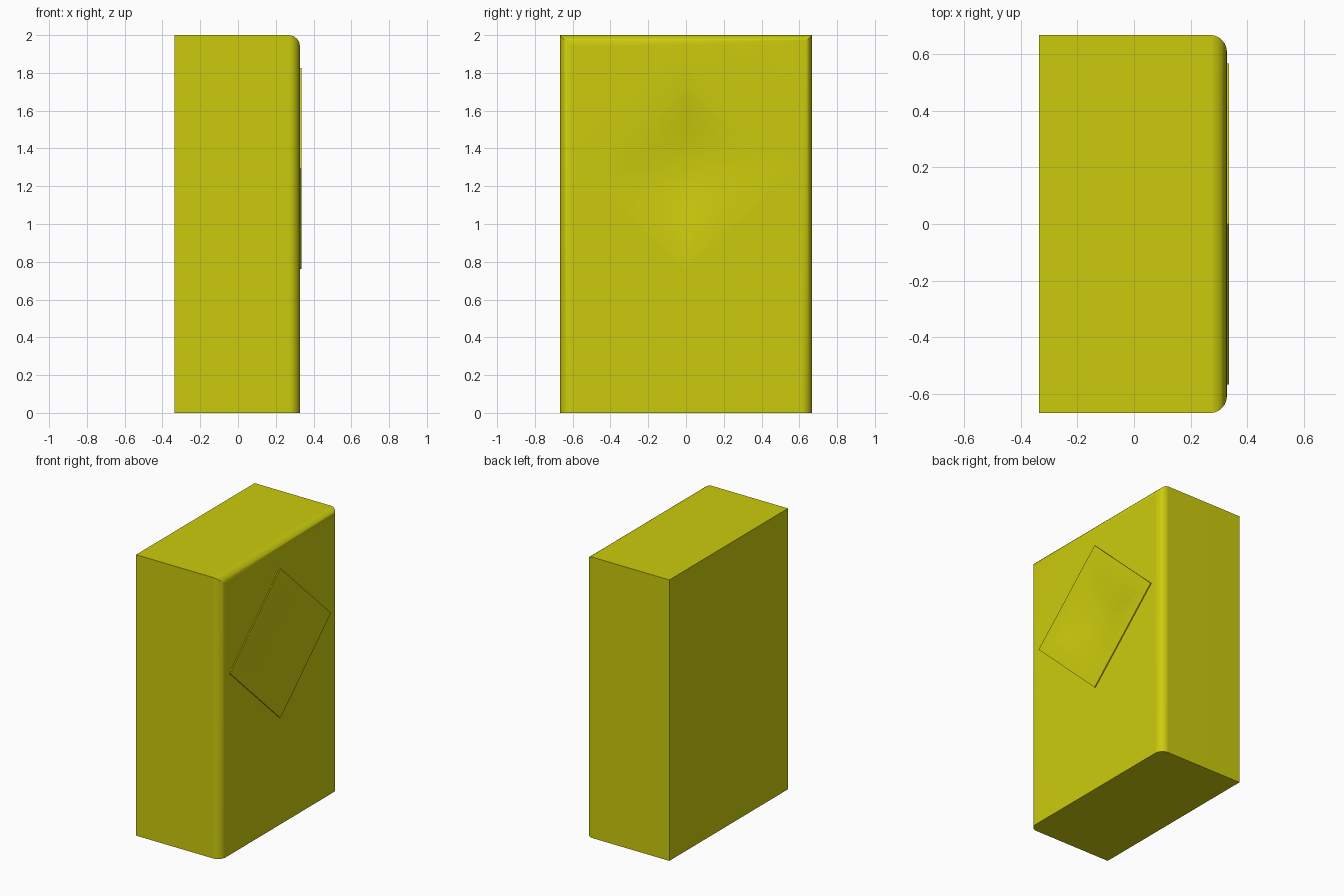
import bpy, bmesh, math
from mathutils import Vector

if "Cube" in bpy.data.objects:
    bpy.data.objects.remove(bpy.data.objects["Cube"])

BACK, FRONT, RIM = -0.336, 0.328, 0.335
HALF_W, TOP, RADIUS = 0.667, 2.0, 0.06
CENTRE_Z, HALF_Y, HALF_Z, DEPTH = 1.294, 0.567, 0.533, 0.05

bm = bmesh.new()

# body block
bmesh.ops.create_cube(bm, size=1)
for v in bm.verts:
    v.co = Vector((FRONT if v.co.x > 0 else BACK,
                   math.copysign(HALF_W, v.co.y),
                   TOP if v.co.z > 0 else 0))

# round the two upright edges and the top edge of the +x face
rounded = [e for e in bm.edges
           if all(v.co.x > 0.1 for v in e.verts)
           and not all(v.co.z < 0.1 for v in e.verts)]
bmesh.ops.bevel(bm, geom=rounded, offset=RADIUS, offset_type='OFFSET',
                segments=6, profile=0.5, affect='EDGES')


def diamond(x, s):
    """Ring of four corners, scaled by s about the panel centre."""
    return [bm.verts.new((x, y * HALF_Y * s, CENTRE_Z + z * HALF_Z * s))
            for y, z in ((1, 0), (0, 1), (-1, 0), (0, -1))]


def join(a, b):
    """Quads between two diamond rings."""
    for i in range(4):
        j = (i + 1) % 4
        bm.faces.new((a[i], a[j], b[j], b[i]))


# open the +x face and leave a diamond hole in it
bm.normal_update()
panel = max((f for f in bm.faces if f.normal.x > 0.9), key=lambda f: f.calc_area())
border = list(panel.edges)
bmesh.ops.delete(bm, geom=[panel], context='FACES_ONLY')
ring = diamond(FRONT, 1)
hole = [bm.edges.new((ring[i], ring[(i + 1) % 4])) for i in range(4)]
bmesh.ops.triangle_fill(bm, use_beauty=True, use_dissolve=False,
                        edges=border + hole, normal=(1, 0, 0))

# raised diamond rim, then a shallow smooth dish
for s in (1, 0.85, 0.7, 0.55, 0.4, 0.25, 0.12):
    x = RIM - DEPTH * 0.5 * (1 + math.cos(math.pi * s))
    nxt = diamond(x, s)
    join(ring, nxt)
    ring = nxt
bm.faces.new(ring)

bmesh.ops.recalc_face_normals(bm, faces=bm.faces[:])
mesh = bpy.data.meshes.new("block_with_diamond_dish")
bm.to_mesh(mesh)
bm.free()

block = bpy.data.objects.new("block_with_diamond_dish", mesh)
bpy.context.collection.objects.link(block)
yellow = bpy.data.materials.new("yellow")
yellow.diffuse_color = (0.6, 0.6, 0.004, 1)
yellow.use_nodes = True
yellow.node_tree.nodes["Principled BSDF"].inputs["Base Color"].default_value = yellow.diffuse_color
mesh.materials.append(yellow)

# smooth rounding with flat main faces
bpy.context.view_layer.objects.active = block
block.select_set(True)
bpy.ops.object.shade_smooth_by_angle(angle=math.radians(35))
weighted = block.modifiers.new("flat_faces", 'WEIGHTED_NORMAL')
weighted.keep_sharp = True
